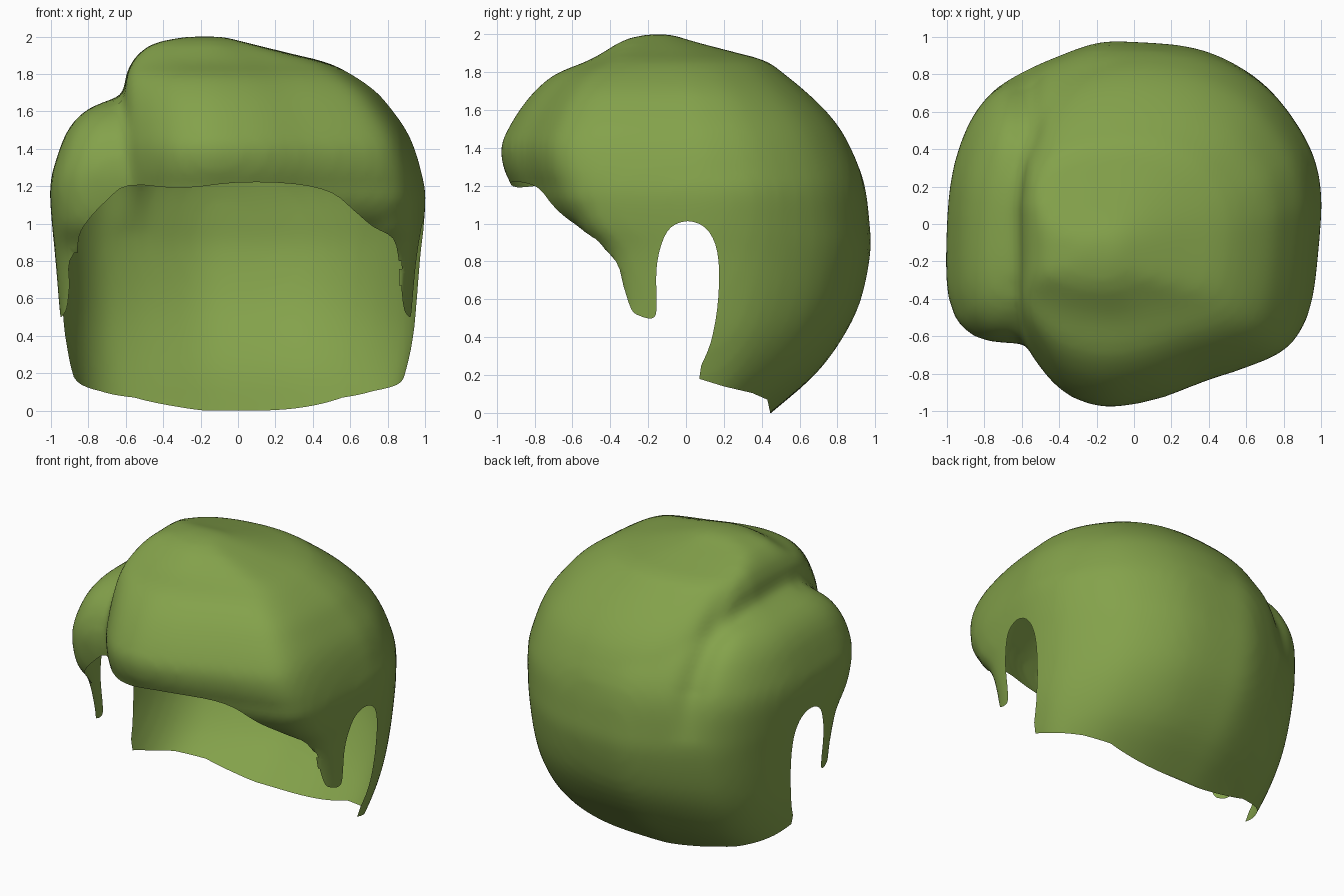
import bpy, bmesh, math
from mathutils import Vector
from mathutils.bvhtree import BVHTree

if "Cube" in bpy.data.objects:
    bpy.data.objects.remove(bpy.data.objects["Cube"])


def curve(points, steps, closed):
    """Smooth interpolation through tuples of any length."""
    n, out = len(points), []
    get = (lambda i: points[i % n]) if closed else (lambda i: points[max(0, min(n - 1, i))])
    for i in range(n if closed else n - 1):
        a, b, c, d = get(i - 1), get(i), get(i + 1), get(i + 2)
        for s in range(steps):
            t = s / steps
            out.append(tuple(0.5 * (2 * q + (r - p) * t + (2 * p - 5 * q + 4 * r - w) * t * t
                                    + (3 * q - p - 3 * r + w) * t ** 3)
                             for p, q, r, w in zip(a, b, c, d)))
    if not closed:
        out.append(tuple(points[-1]))
    return out


def make_object(name, bm):
    bmesh.ops.recalc_face_normals(bm, faces=bm.faces)
    mesh = bpy.data.meshes.new(name)
    bm.to_mesh(mesh)
    bm.free()
    ob = bpy.data.objects.new(name, mesh)
    bpy.context.collection.objects.link(ob)
    return ob


def loft(name, outline, levels, cx, cy):
    """Stack an outline at levels (z, left, right, front, back)."""
    ring = curve(outline, 3, True)
    xs, ys = [p[0] for p in ring], [p[1] for p in ring]
    x0, x1, y0, y1 = min(xs), max(xs), min(ys), max(ys)
    bm, rings = bmesh.new(), []
    for z, l, r, f, b in curve(levels, 3, False):
        row = []
        for x, y in ring:
            px = cx + (x - cx) * ((r - cx) / (x1 - cx) if x > cx else (l - cx) / (x0 - cx))
            py = cy + (y - cy) * ((b - cy) / (y1 - cy) if y > cy else (f - cy) / (y0 - cy))
            row.append(bm.verts.new((px, py, z)))
        rings.append(row)
    n = len(ring)
    for a, b in zip(rings, rings[1:]):
        for i in range(n):
            bm.faces.new((a[i], a[(i + 1) % n], b[(i + 1) % n], b[i]))
    bm.faces.new(rings[0])
    bm.faces.new(rings[-1])
    return make_object(name, bm)


def prism(name, points, direction):
    """Closed flat outline extruded along a direction."""
    bm = bmesh.new()
    face = bm.faces.new([bm.verts.new(p) for p in points])
    new = bmesh.ops.extrude_face_region(bm, geom=[face])["geom"]
    bmesh.ops.translate(bm, vec=Vector(direction),
                        verts=[v for v in new if isinstance(v, bmesh.types.BMVert)])
    ob = make_object(name, bm)
    ob.hide_render = True
    return ob


def boolean(ob, other, operation):
    m = ob.modifiers.new(operation, "BOOLEAN")
    m.operation, m.object, m.solver = operation, other, "EXACT"


def bake(ob):
    dg = bpy.context.evaluated_depsgraph_get()
    mesh = bpy.data.meshes.new_from_object(ob.evaluated_get(dg))
    ob.modifiers.clear()
    ob.data = mesh


# Base cap: back, sides and lower left lobe
cap_outline = [(-1, -0.25), (-0.97, -0.46), (-0.89, -0.58), (-0.7, -0.64), (0, -0.65),
               (0.7, -0.64), (0.87, -0.58), (0.95, -0.43), (0.99, -0.1), (1, 0.18), (0.94, 0.42),
               (0.77, 0.68), (0.57, 0.84), (0.32, 0.94), (0, 0.97), (-0.2, 0.965),
               (-0.42, 0.89), (-0.62, 0.8), (-0.78, 0.69), (-0.9, 0.5), (-0.98, 0.2)]
cap_levels = [(-0.1, -0.8, 0.8, -0.5, 0.33), (0, -0.83, 0.83, -0.5, 0.45),
              (0.2, -0.895, 0.895, -0.45, 0.68), (0.4, -0.94, 0.94, -0.4, 0.83),
              (0.6, -0.96, 0.96, -0.39, 0.925), (0.85, -0.98, 0.98, -0.46, 0.975),
              (1.0, -0.995, 0.995, -0.59, 0.97), (1.2, -1.005, 1.0, -0.64, 0.945),
              (1.35, -0.97, 0.93, -0.64, 0.89), (1.5, -0.91, 0.84, -0.58, 0.79),
              (1.6, -0.82, 0.72, -0.48, 0.69), (1.66, -0.69, 0.6, -0.36, 0.59),
              (1.71, -0.5, 0.45, -0.25, 0.45), (1.73, -0.3, 0.25, -0.1, 0.3)]
hair = loft("hair_shell", cap_outline, cap_levels, 0, 0)

# Swept top with the overhanging fringe and the left parting
sweep_outline = [(-0.6, 0.45), (-0.6, -0.2), (-0.59, -0.58), (-0.5, -0.76), (-0.38, -0.89),
                 (-0.25, -0.955), (-0.1, -0.975), (0.15, -0.93), (0.4, -0.84), (0.65, -0.76),
                 (0.83, -0.68), (0.92, -0.56), (0.97, -0.35), (1, 0), (1, 0.18), (0.94, 0.42),
                 (0.77, 0.68), (0.57, 0.84), (0.32, 0.94), (0, 0.97), (-0.3, 0.91), (-0.54, 0.72)]
sweep_levels = [(0.75, -0.55, 0.88, -0.42, 0.85), (0.92, -0.57, 0.95, -0.64, 0.88),
                (1.03, -0.59, 0.98, -0.82, 0.9),
                (1.13, -0.6, 1.0, -0.9, 0.92), (1.2, -0.61, 0.995, -0.92, 0.935),
                (1.28, -0.61, 0.98, -0.96, 0.92), (1.4, -0.61, 0.945, -0.98, 0.87),
                (1.5, -0.61, 0.9, -0.94, 0.815), (1.6, -0.61, 0.83, -0.88, 0.735),
                (1.7, -0.61, 0.745, -0.8, 0.63), (1.79, -0.6, 0.62, -0.69, 0.52),
                (1.86, -0.57, 0.48, -0.52, 0.42), (1.91, -0.53, 0.28, -0.43, 0.24),
                (1.96, -0.46, 0.08, -0.35, 0.05), (1.985, -0.36, -0.02, -0.28, -0.03),
                (2.0, -0.27, -0.08, -0.2, -0.08)]
sweep = loft("swept_top", sweep_outline, sweep_levels, -0.15, -0.15)

# Merge the volumes and soften the seam
boolean(hair, sweep, "UNION")
remesh = hair.modifiers.new("blend", "REMESH")
remesh.mode, remesh.voxel_size = "VOXEL", 0.033
soft = hair.modifiers.new("soften", "SMOOTH")
soft.factor, soft.iterations = 0.5, 6
bake(hair)

# Parting groove fading down the back
normals = [v.normal.copy() for v in hair.data.vertices]
for v, normal in zip(hair.data.vertices, normals):
    x, y, z = v.co
    fade = min(1, max(0, (y - 0.1) / 0.4)) * min(1, max(0, (z - 0.95) / 0.35))
    v.co -= normal * 0.045 * fade * math.exp(-((x + 0.58) / 0.09) ** 2)
surface = BVHTree.FromPolygons([v.co.copy() for v in hair.data.vertices],
                               [tuple(p.vertices) for p in hair.data.polygons])

# Side hairline: fringe, sideburn, ear notch and nape
hairline = [(-0.9, 1.19), (-0.8, 1.17), (-0.65, 1.03), (-0.5, 0.925), (-0.37, 0.8),
            (-0.33, 0.67), (-0.29, 0.55), (-0.25, 0.515), (-0.18, 0.5), (-0.155, 0.55),
            (-0.157, 0.75), (-0.13, 0.89), (-0.08, 0.98), (0.01, 1.013), (0.1, 0.98),
            (0.155, 0.89), (0.175, 0.75), (0.165, 0.55), (0.13, 0.37), (0.08, 0.25)]
hairline = curve(hairline, 3, False) + [(0.07, 0.18), (0.2, 0.14), (0.35, 0.105), (0.43, 0.07),
                                        (0.445, 0), (2, 0), (2, -1), (-2, -1), (-2, 1.19)]
side_cutter = prism("hairline_cutter", [(-2, y, z) for y, z in hairline], (4, 0, 0))

# Front hairline: arch over the forehead
arch = [(-0.86, 0.8), (-0.85, 0.93), (-0.8, 1.02), (-0.7, 1.125), (-0.58, 1.205),
        (-0.3, 1.19), (0, 1.22), (0.3, 1.212), (0.5, 1.165), (0.62, 1.07), (0.72, 0.985),
        (0.83, 0.92), (0.86, 0.8)]
arch = curve(arch, 3, False) + [(0.86, 0.3), (-0.86, 0.3)]
front_cutter = prism("forehead_cutter", [(x, -1.5, z) for x, z in arch], (0, 1.25, 0))
for cutter in (side_cutter, front_cutter):
    boolean(hair, cutter, "DIFFERENCE")
    bake(hair)

# Keep only the outer sheet
bm = bmesh.new()
bm.from_mesh(hair.data)
inner = [f for f in bm.faces if surface.find_nearest(f.calc_center_median())[3] > 0.003]
bmesh.ops.delete(bm, geom=inner, context="FACES")
for f in bm.faces:
    f.smooth = True
bm.to_mesh(hair.data)
bm.free()
for helper in (sweep, side_cutter, front_cutter):
    bpy.data.objects.remove(helper)

# Green colour
green = bpy.data.materials.new("green_hair")
green.diffuse_color = (0.23, 0.36, 0.07, 1)
green.use_nodes = True
green.node_tree.nodes["Principled BSDF"].inputs["Base Color"].default_value = green.diffuse_color
hair.data.materials.clear()
hair.data.materials.append(green)
